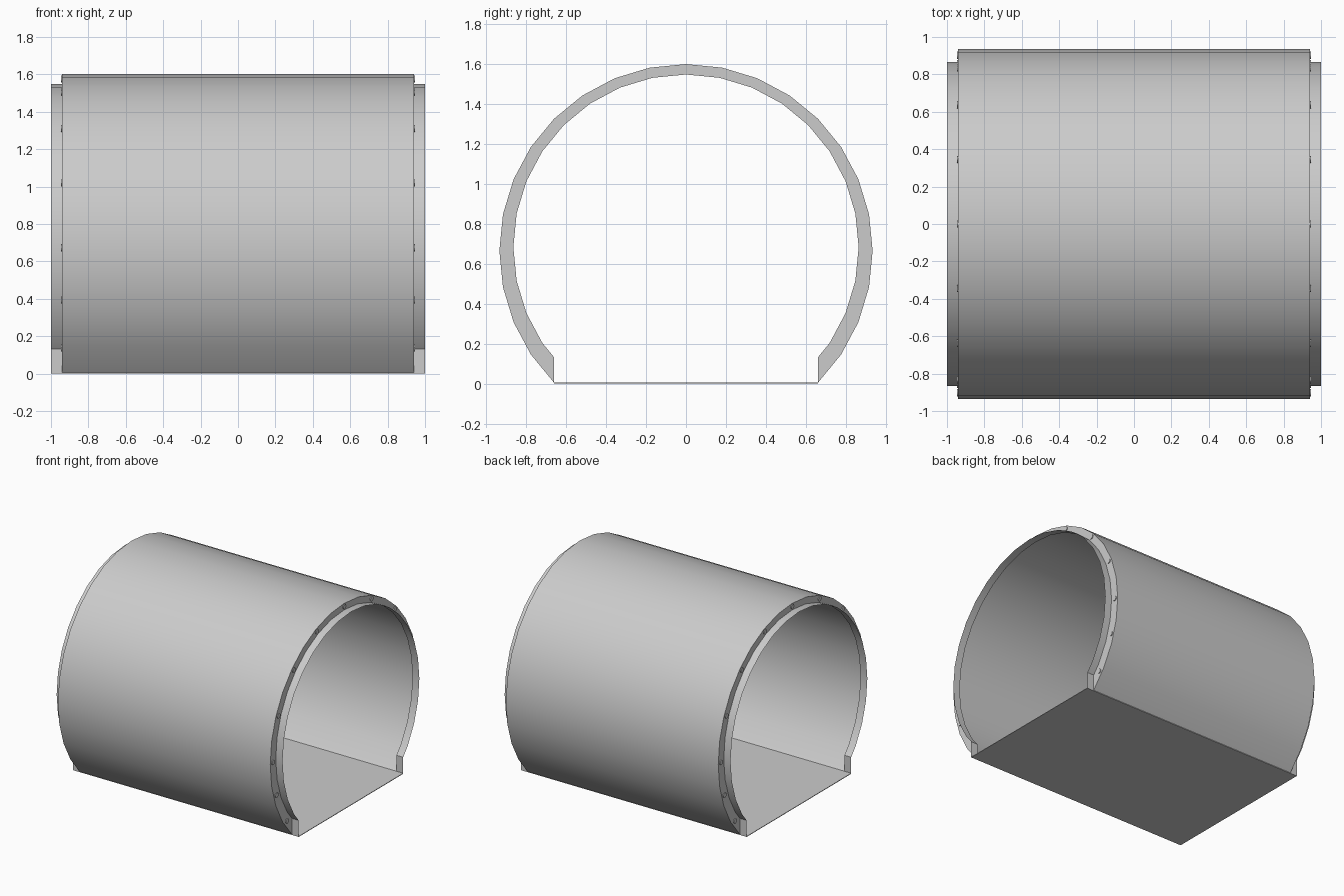
import bpy
import bmesh
from math import sin, cos, radians
from mathutils import Matrix

if "Cube" in bpy.data.objects:
    bpy.data.objects.remove(bpy.data.objects["Cube"])

R_OUT, Z_OUT = 0.935, 0.666      # shell circle
R_IN, Z_IN = 0.865, 0.684        # lip circle
X_BODY, X_END = 0.94, 1.0
STEP, N = 11.25, 12              # arc runs N steps each way from the crown

grey = bpy.data.materials.new("light grey")
grey.use_nodes = True
grey.diffuse_color = (0.6, 0.6, 0.6, 1)
grey.node_tree.nodes["Principled BSDF"].inputs["Base Color"].default_value = (0.6, 0.6, 0.6, 1)


def arc_point(radius, zc, angle):
    a = radians(angle)
    return radius * sin(a), zc + radius * cos(a)


def finish(name, bm, smooth=True):
    mesh = bpy.data.meshes.new(name)
    bm.to_mesh(mesh)
    bm.free()
    mesh.materials.append(grey)
    obj = bpy.data.objects.new(name, mesh)
    bpy.context.collection.objects.link(obj)
    if smooth:
        bpy.ops.object.select_all(action="DESELECT")
        obj.select_set(True)
        bpy.context.view_layer.objects.active = obj
        bpy.ops.object.shade_smooth_by_angle(angle=radians(30))
    return obj


def strip(name, rail_a, rail_b):
    """Quads joining two matching rows of points."""
    bm = bmesh.new()
    a = [bm.verts.new(p) for p in rail_a]
    b = [bm.verts.new(p) for p in rail_b]
    for i in range(len(a) - 1):
        bm.faces.new((a[i], b[i], b[i + 1], a[i + 1]))
    return finish(name, bm)


def at_x(x, profile):
    return [(x, y, z) for y, z in profile]


# Outer and inner profiles; the inner one is cut off above the floor edges
outer = [arc_point(R_OUT, Z_OUT, i * STEP) for i in range(-N, N + 1)]
inner = [arc_point(R_IN, Z_IN, i * STEP) for i in range(-N, N + 1)]
y_floor, z_floor = outer[-1]
(y0, z0), (y1, z1) = inner[-2], inner[-1]
z_cut = z0 + (z1 - z0) * (y0 - y_floor) / (y0 - y1)
inner[0], inner[-1] = (-y_floor, z_cut), (y_floor, z_cut)
lip = [outer[0]] + inner + [outer[-1]]

# Curved shell
strip("shell", at_x(-X_BODY, outer), at_x(X_BODY, outer))

# Flat floor
bm = bmesh.new()
bmesh.ops.create_cube(bm, size=1, matrix=Matrix.Translation((0, 0, z_floor / 2))
                      @ Matrix.Diagonal((2 * X_END, 2 * y_floor, z_floor, 1)))
finish("floor", bm, smooth=False)

# Bolt angles on one half, mirrored to the other
half = [22.5, 45, 67.5, 90, 108, 126.5]
bolt_angles = [0] + half + [-a for a in half]

for side, word in ((1, "left"), (-1, "right")):
    xb, xe = side * X_BODY, side * X_END
    # End flange and projecting lip
    rails = (inner, outer) if side > 0 else (outer, inner)
    strip(word + "_flange", at_x(xb, rails[0]), at_x(xb, rails[1]))
    ends = (xb, xe) if side > 0 else (xe, xb)
    strip(word + "_lip", at_x(ends[0], lip), at_x(ends[1], lip))
    # Bolts around the flange
    bm = bmesh.new()
    for angle in bolt_angles:
        y, z = arc_point(0.902, 0.673, angle)
        bmesh.ops.create_cone(bm, cap_ends=True, segments=12, radius1=0.019,
                              radius2=0.019, depth=0.012,
                              matrix=Matrix.Translation((xb, y, z))
                              @ Matrix.Rotation(radians(90), 4, "Y"))
    finish(word + "_bolts", bm)
